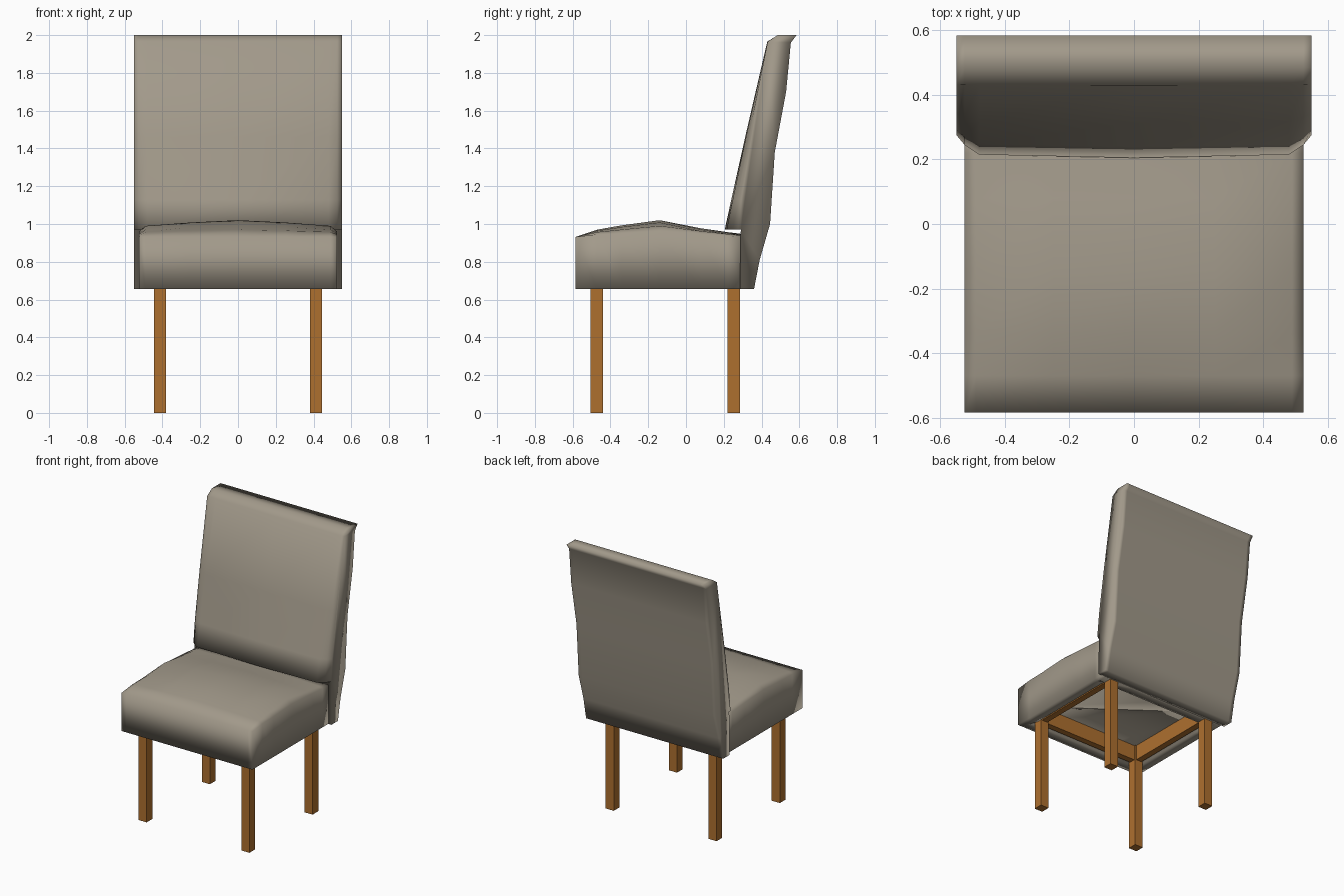
import bpy, bmesh

if "Cube" in bpy.data.objects:
    bpy.data.objects.remove(bpy.data.objects["Cube"])


def material(name, rgb):
    m = bpy.data.materials.new(name)
    m.diffuse_color = (*rgb, 1)
    m.use_nodes = True
    m.node_tree.nodes["Principled BSDF"].inputs["Base Color"].default_value = m.diffuse_color
    return m


FABRIC = material("taupe fabric", (0.36, 0.32, 0.255))
WOOD = material("warm wood", (0.42, 0.16, 0.028))


def finish(bm, name, mat, smooth):
    bmesh.ops.recalc_face_normals(bm, faces=bm.faces[:])
    me = bpy.data.meshes.new(name)
    bm.to_mesh(me)
    bm.free()
    me.materials.append(mat)
    for p in me.polygons:
        p.use_smooth = smooth
    ob = bpy.data.objects.new(name, me)
    bpy.context.collection.objects.link(ob)
    return ob


def box(name, x0, x1, y0, y1, z0, z1):
    bm = bmesh.new()
    bmesh.ops.create_cube(bm, size=1)
    for v in bm.verts:
        v.co = ((x0 + x1) / 2 + v.co.x * (x1 - x0),
                (y0 + y1) / 2 + v.co.y * (y1 - y0),
                (z0 + z1) / 2 + v.co.z * (z1 - z0))
    return finish(bm, name, WOOD, False)


# Seat cushion: crowned top, straight walls, recessed underside
bm = bmesh.new()
xs = [(-0.525, 1), (-0.49, 0.5), (-0.25, 0.2), (0, 0), (0.25, 0.2), (0.49, 0.5), (0.525, 1)]
rows = [(-0.585, 0.932, 0.0), (-0.47, 0.97, 0.025), (-0.34, 0.993, 0.045),
        (-0.14, 1.02, 0.06), (0.08, 0.977, 0.03), (0.22, 0.957, 0.02), (0.29, 0.948, 0.015)]
grid = [[bm.verts.new((x, y, z - drop * w)) for x, w in xs] for y, z, drop in rows]
for a, b in zip(grid, grid[1:]):
    for i in range(len(xs) - 1):
        bm.faces.new((a[i], a[i + 1], b[i + 1], b[i]))
ring = (grid[0][:-1] + [r[-1] for r in grid[:-1]]
        + grid[-1][:0:-1] + [r[0] for r in grid[:0:-1]])
base = [bm.verts.new((v.co.x, v.co.y, 0.655)) for v in ring]
n = len(ring)
for i in range(n):
    j = (i + 1) % n
    bm.faces.new((ring[i], ring[j], base[j], base[i]))
under = bm.faces.new(base)
bmesh.ops.recalc_face_normals(bm, faces=bm.faces[:])
bmesh.ops.inset_region(bm, faces=[under], thickness=0.075)
for v in bmesh.ops.inset_region(bm, faces=[under], thickness=0.004)and under.verts:
    v.co.z = 0.775
finish(bm, "seat", FABRIC, True)

# Backrest: side profile (y, z, how far it recedes near the sides)
profile = [(0.285, 0.655, 0), (0.29, 0.97, 0), (0.205, 0.97, 1), (0.24, 1.13, 0.75),
           (0.313, 1.46, 0.45), (0.43, 1.965, 0.03), (0.485, 2.0, 0), (0.585, 2.0, 0),
           (0.555, 1.96, 0), (0.53, 1.7, 0), (0.47, 1.38, 0), (0.445, 1.0, 0),
           (0.39, 0.81, 0), (0.36, 0.655, 0)]
stations = [(-0.55, 0.07), (-0.525, 0.04), (-0.48, 0.01), (0, 0),
            (0.48, 0.01), (0.525, 0.04), (0.55, 0.07)]
bm = bmesh.new()
rings = [[bm.verts.new((x, y + k * recede, z)) for y, z, k in profile] for x, recede in stations]
n = len(profile)
for a, b in zip(rings, rings[1:]):
    for i in range(n):
        j = (i + 1) % n
        bm.faces.new((a[i], a[j], b[j], b[i]))
bm.faces.new(rings[0])
bm.faces.new(rings[-1])
finish(bm, "backrest", FABRIC, True)

# Legs and side rails, mirrored left and right
for side, s in (("left", -1), ("right", 1)):
    x0, x1 = sorted((s * 0.38, s * 0.445))
    box(f"front_{side}_leg", x0, x1, -0.505, -0.44, 0, 0.77)
    box(f"back_{side}_leg", x0, x1, 0.22, 0.285, 0, 0.77)
    r0, r1 = sorted((s * 0.39, s * 0.435))
    box(f"{side}_rail", r0, r1, -0.44, 0.22, 0.66, 0.77)

# Front and back rails
box("front_rail", -0.38, 0.38, -0.495, -0.45, 0.66, 0.77)
box("back_rail", -0.38, 0.38, 0.23, 0.275, 0.66, 0.77)
